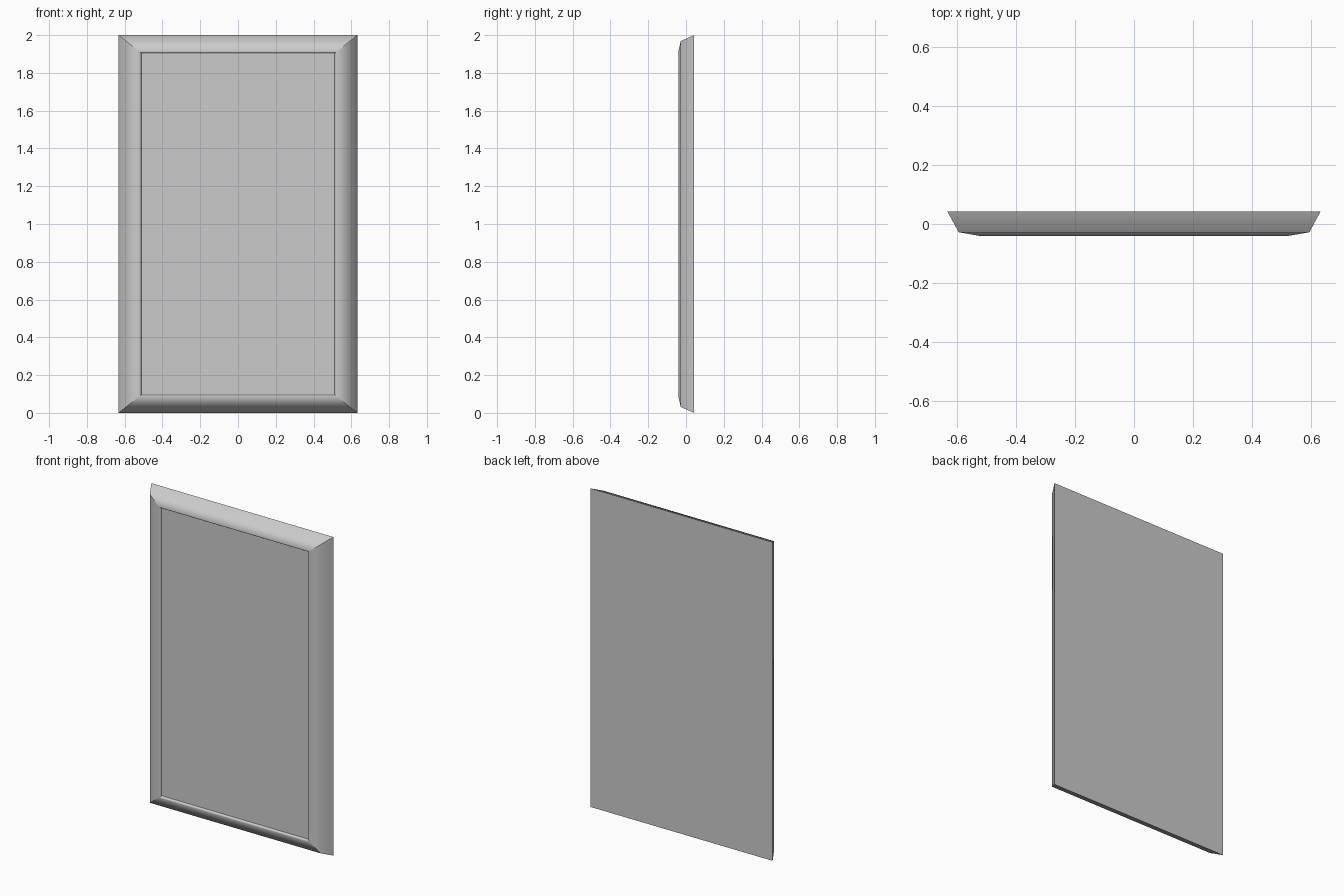
import bpy
import bmesh
import math

cube = bpy.data.objects.get("Cube")
if cube:
    bpy.data.objects.remove(cube)

HALF_W, HALF_H = 0.632, 1.0
BACK, PANEL = 0.043, -0.026
Z_SCALE = 0.8          # top and bottom rails are narrower than the side rails

grey = bpy.data.materials.new("plain grey")
grey.use_nodes = True
colour = (0.6, 0.6, 0.6, 1)
grey.diffuse_color = colour
grey.node_tree.nodes["Principled BSDF"].inputs["Base Color"].default_value = colour

# Moulding section: inset from the outer edge, depth
section = [(0, BACK), (0.039, -0.028), (0.108, -0.04), (0.115, -0.038), (0.120, PANEL)]


def corner(sx, sz, inset, y):
    return (sx * (HALF_W - inset), y, HALF_H + sz * (HALF_H - inset * Z_SCALE))


def build(name, rings, smooth=False):
    """Skin neighbouring rows of points into one object."""
    bm = bmesh.new()
    rows = [[bm.verts.new(p) for p in ring] for ring in rings]
    for a, b in zip(rows, rows[1:]):
        bm.faces.new((a[0], a[1], b[1], b[0]))
    mesh = bpy.data.meshes.new(name)
    bm.to_mesh(mesh)
    bm.free()
    mesh.materials.append(grey)
    obj = bpy.data.objects.new(name, mesh)
    bpy.context.collection.objects.link(obj)
    if smooth:
        bpy.ops.object.select_all(action="DESELECT")
        obj.select_set(True)
        bpy.context.view_layer.objects.active = obj
        bpy.ops.object.shade_smooth_by_angle(angle=math.radians(60))
    return obj


# Four mitred rails, each running between two corners
rails = {
    "bottom_rail": ((-1, -1), (1, -1)),
    "left_rail": ((1, -1), (1, 1)),
    "top_rail": ((1, 1), (-1, 1)),
    "right_rail": ((-1, 1), (-1, -1)),
}
for name, (start, end) in rails.items():
    build(name, [[corner(*start, i, y), corner(*end, i, y)] for i, y in section], True)

# Recessed front panel and flat back board
inner = section[-1][0]
build("front_panel", [[corner(-1, s, inner, PANEL), corner(1, s, inner, PANEL)] for s in (-1, 1)])
build("back_board", [[corner(1, s, 0, BACK), corner(-1, s, 0, BACK)] for s in (-1, 1)])
